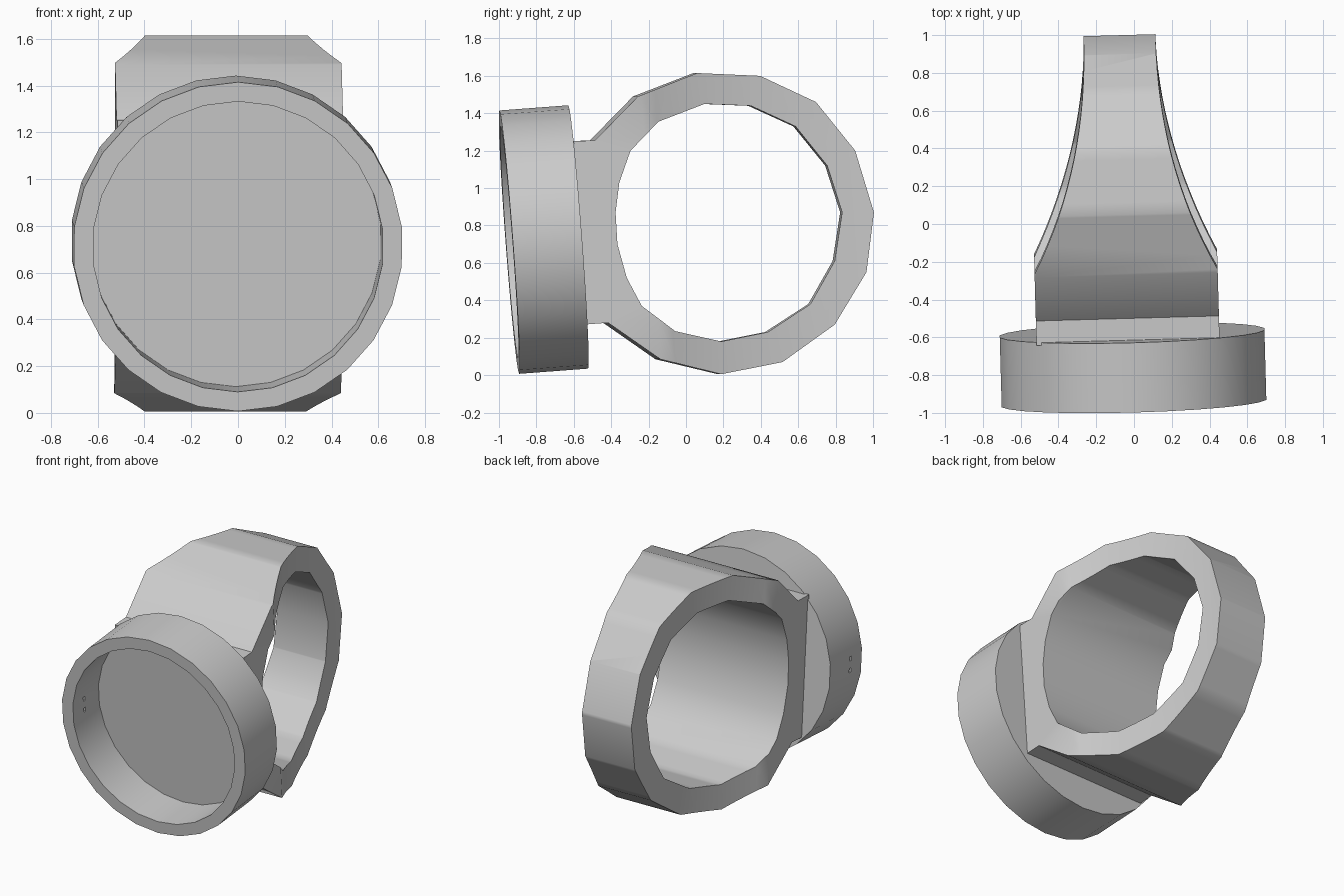
import bpy, bmesh, math
from mathutils import Matrix, Vector

if "Cube" in bpy.data.objects:
    bpy.data.objects.remove(bpy.data.objects["Cube"])

TILT, YAW = math.radians(4.3), math.radians(1.6)
mat = bpy.data.materials.new("grey metal")
mat.use_nodes = True
mat.diffuse_color = (0.6, 0.6, 0.6, 1)
mat.node_tree.nodes["Principled BSDF"].inputs["Base Color"].default_value = (0.6, 0.6, 0.6, 1)


def make_object(name, bm):
    bmesh.ops.recalc_face_normals(bm, faces=bm.faces)
    mesh = bpy.data.meshes.new(name)
    bm.to_mesh(mesh)
    bm.free()
    mesh.materials.append(mat)
    obj = bpy.data.objects.new(name, mesh)
    bpy.context.collection.objects.link(obj)
    return obj


def prism(name, points, offset):
    """Extrude a closed outline into a solid."""
    bm = bmesh.new()
    face = bm.faces.new([bm.verts.new(p) for p in points])
    new = bmesh.ops.extrude_face_region(bm, geom=[face])["geom"]
    bmesh.ops.translate(bm, vec=offset, verts=[v for v in new if isinstance(v, bmesh.types.BMVert)])
    return make_object(name, bm)


def select(obj):
    bpy.ops.object.select_all(action="DESELECT")
    bpy.context.view_layer.objects.active = obj
    obj.select_set(True)


def combine(obj, tool, operation):
    """Apply a boolean and remove the tool."""
    select(obj)
    mod = obj.modifiers.new("cut", "BOOLEAN")
    mod.object, mod.operation, mod.solver = tool, operation, "EXACT"
    bpy.context.view_layer.update()
    bpy.ops.object.modifier_apply(modifier=mod.name)
    bpy.data.objects.remove(tool)


# Band: side outline with a finger hole
outer = [(-.63, 1.25), (-.5, 1.255), (-.27, 1.49), (.05, 1.615), (.39, 1.6), (.69, 1.46),
         (.9, 1.2), (1, .87), (.96, .55), (.79, .27), (.51, .07), (.18, .005),
         (-.15, .085), (-.43, .28), (-.56, .27)]
hole = [(.09, 1.45), (.34, 1.44), (.58, 1.33), (.75, 1.12), (.83, .87), (.79, .61),
        (.66, .38), (.43, .23), (.18, .18), (-.07, .235), (-.25, .37), (-.33, .52),
        (-.38, .7), (-.39, .87), (-.37, 1.03), (-.31, 1.2), (-.16, 1.355)]
band = prism("ring_band", [(-.7, y, z) for y, z in outer], (1.4, 0, 0))
finger = prism("finger_hole", [(-.9, y, z) for y, z in hole], (1.8, 0, 0))
combine(band, finger, "DIFFERENCE")

# Concave taper of the band towards the back
R = 2.59
side = [(.485, -.9)]
for i in range(17):
    d = 1.2 * (1 - i / 16)
    side.append((.19 + R - math.sqrt(R * R - d * d), 1 - d))
side.append((.19, 1.3))
plan = side + [(-x, y) for x, y in reversed(side)]
taper = prism("taper", [(x, y, -1.5) for x, y in plan], (0, 0, 3))
taper.data.transform(Matrix.Translation((0, 0, .8)) @ Matrix.Rotation(TILT, 4, "X"))
combine(band, taper, "INTERSECT")
band.data.transform(Matrix.Translation((-.035, -.5, 0)) @ Matrix.Rotation(YAW, 4, "Z")
                    @ Matrix.Translation((0, .5, 0)))

# Round cup: lathed section, closed at the back, open at the front
N = 26
bm = bmesh.new()
rings = []
for r, depth in ((.706, .37), (.706, 0), (.623, 0), (.623, .3)):
    rings.append([bm.verts.new((r * math.sin(2 * math.pi * i / N), depth,
                                r * math.cos(2 * math.pi * i / N))) for i in range(N)])
for a, b in zip(rings, rings[1:]):
    for i in range(N):
        j = (i + 1) % N
        bm.faces.new((a[i], a[j], b[j], b[i]))
bm.faces.new(rings[0])
bm.faces.new(rings[-1])
cup = make_object("round_cup", bm)

# Two pin holes through the side wall
for z in (-.03, .05):
    drill = prism("drill", [(-.8, .13 + u, z + v) for u, v in
                            ((-.01, -.015), (.01, -.015), (.01, .015), (-.01, .015))], (.3, 0, 0))
    combine(cup, drill, "DIFFERENCE")
cup.data.transform(Matrix.Translation((0, -.945, .711)) @ Matrix.Rotation(YAW, 4, "Z")
                   @ Matrix.Rotation(TILT, 4, "X"))

for obj in (band, cup):
    select(obj)
    bpy.ops.object.shade_smooth_by_angle(angle=math.radians(30))
